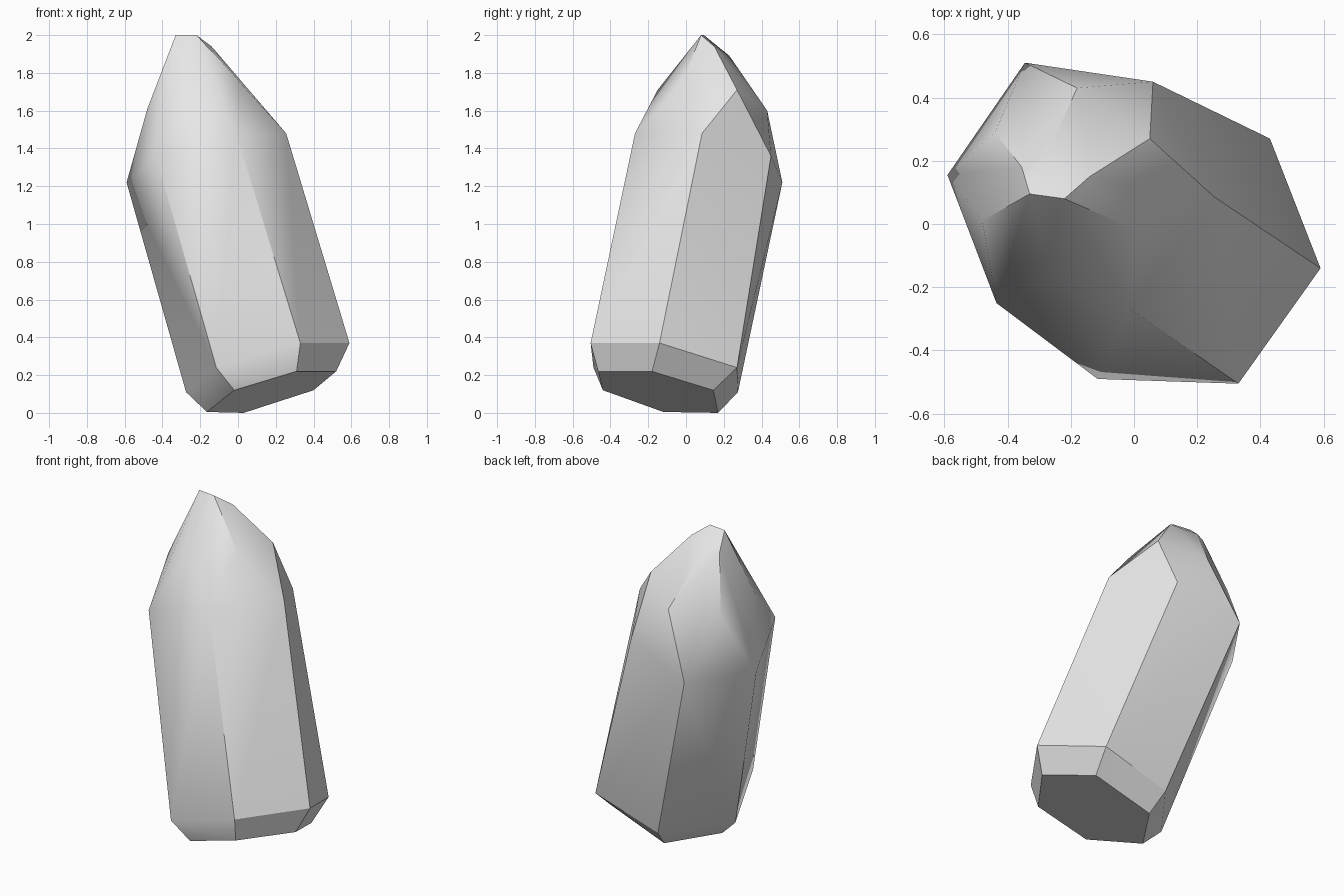
import bpy
import bmesh
import math

# Remove the default object
cube = bpy.data.objects.get("Cube")
if cube:
    bpy.data.objects.remove(cube, do_unlink=True)


def make_material(name, color):
    """One flat colour for the viewport and for renders."""
    material = bpy.data.materials.new(name)
    material.use_nodes = True
    material.diffuse_color = color
    shader = next(node for node in material.node_tree.nodes if node.type == "BSDF_PRINCIPLED")
    shader.inputs["Base Color"].default_value = color
    return material


def hull_object(name, rings, material):
    """Wrap the rings of corner points in one closed faceted skin."""
    bm = bmesh.new()
    for ring in rings:
        for corner in ring:
            bm.verts.new(corner)
    hull = bmesh.ops.convex_hull(bm, input=list(bm.verts), use_existing_faces=False)
    leftover = set(hull["geom_interior"]) | set(hull["geom_unused"])
    loose = [item for item in leftover if isinstance(item, bmesh.types.BMVert)]
    bmesh.ops.delete(bm, geom=loose, context="VERTS")
    # Merge nearly coplanar triangles into clean facets
    bmesh.ops.dissolve_limit(bm, angle_limit=math.radians(3), verts=list(bm.verts), edges=list(bm.edges))
    bmesh.ops.recalc_face_normals(bm, faces=list(bm.faces))
    mesh = bpy.data.meshes.new(name)
    bm.to_mesh(mesh)
    bm.free()
    mesh.materials.append(material)
    obj = bpy.data.objects.new(name, mesh)
    bpy.context.collection.objects.link(obj)
    return obj


# Chamfered base: small hexagon at the foot
foot = [(.31, -.465, .22), (.52, -.18, .22), (.4, .145, .12),
        (.03, .17, 0), (-.165, -.12, .005), (-.02, -.44, .12)]

# Leaning hexagonal shaft: lower and upper corners
shaft_bottom = [(.33, -.505, .37), (.59, -.14, .37), (.43, .27, .24),
                (0, .275, .11), (-.275, -.09, .11), (-.115, -.49, .24)]
shaft_top = [(-.01, -.27, 1.48), (.255, .085, 1.48), (.06, .45, 1.36),
             (-.345, .51, 1.22), (-.59, .155, 1.22), (-.435, -.25, 1.36)]

# Point: one mid corner above each shaft side, then the small crown
shoulder = [(.01, -.02, 1.75), (.05, .27, 1.71), (-.18, .43, 1.6),
            (-.44, .29, 1.56), (-.48, .01, 1.61), (-.26, -.15, 1.71)]
crown = [(-.22, .08, 2), (-.33, .095, 2), (-.14, .15, 1.94),
         (-.355, .18, 1.9), (-.27, .23, 1.89)]

stone = make_material("pale grey stone", (.8, .8, .8, 1))
crystal = hull_object("crystal", [foot, shaft_bottom, shaft_top, shoulder, crown], stone)

# Soft shading on the point, crisp edges on the shaft
bpy.ops.object.select_all(action="DESELECT")
crystal.select_set(True)
bpy.context.view_layer.objects.active = crystal
bpy.ops.object.shade_smooth_by_angle(angle=math.radians(30))
